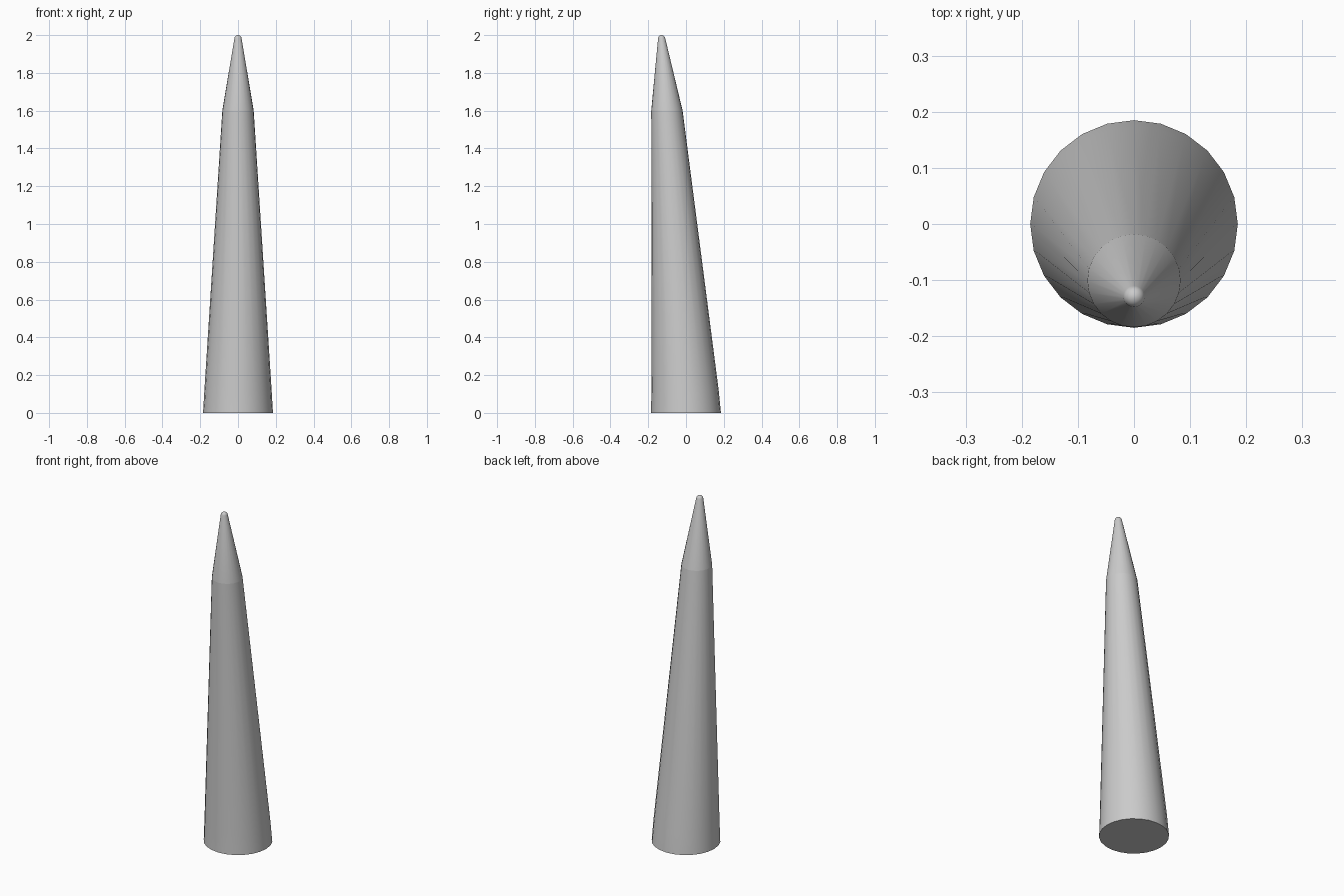
import bpy, bmesh, math

if "Cube" in bpy.data.objects:
    bpy.data.objects.remove(bpy.data.objects["Cube"])

SIDES = 24

# Leaning spike profile: (height, radius, y of ring centre)
rings = [(0.0, 0.185, 0.0), (0.12, 0.178, -0.005), (1.6, 0.083, -0.101)]

# Rounded tip
TIP_R, TIP_Y, TIP_Z = 0.019, -0.129, 1.981
for i in range(5):
    a = math.radians(10 + i * 17)
    rings.append((TIP_Z + TIP_R * math.sin(a), TIP_R * math.cos(a), TIP_Y))

bm = bmesh.new()
loops = []
for z, r, y in rings:
    loops.append([bm.verts.new((r * math.sin(2 * math.pi * k / SIDES),
                                y + r * math.cos(2 * math.pi * k / SIDES), z))
                  for k in range(SIDES)])

# Side walls
for low, high in zip(loops, loops[1:]):
    for k in range(SIDES):
        n = (k + 1) % SIDES
        bm.faces.new((low[k], low[n], high[n], high[k]))

# Flat base and tip point
bm.faces.new(loops[0])
apex = bm.verts.new((0, TIP_Y, TIP_Z + TIP_R))
for k in range(SIDES):
    bm.faces.new((loops[-1][k], loops[-1][(k + 1) % SIDES], apex))
bmesh.ops.recalc_face_normals(bm, faces=bm.faces)

mesh = bpy.data.meshes.new("spike")
bm.to_mesh(mesh)
bm.free()
spike = bpy.data.objects.new("spike", mesh)
bpy.context.collection.objects.link(spike)

# Smooth sides, crisp base and shoulder
bpy.context.view_layer.objects.active = spike
spike.select_set(True)
bpy.ops.object.shade_smooth_by_angle(angle=math.radians(35))
for e in mesh.edges:
    if all(abs(mesh.vertices[v].co.z - 1.6) < 1e-4 for v in e.vertices):
        e.use_edge_sharp = True
